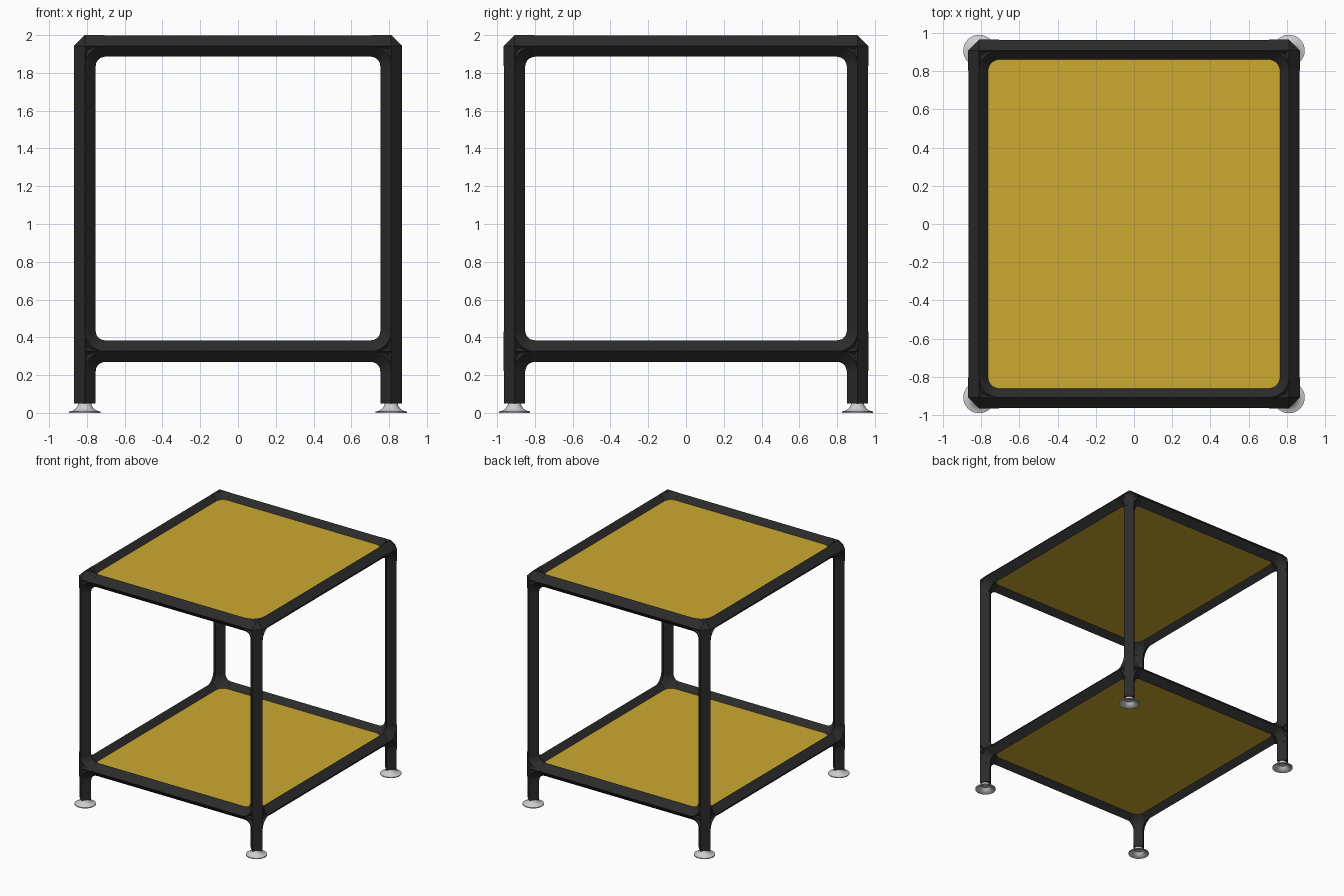
import bpy, bmesh, math
from mathutils import Vector

if "Cube" in bpy.data.objects:
    bpy.data.objects.remove(bpy.data.objects["Cube"])

LEG_X, LEG_Y = 0.811, 0.908
TOP_Z, SHELF_Z = 1.942, 0.327
TUBE, SLEEVE, REACH = 0.0565, 0.058, 0.105
X, Y, Z = Vector((1, 0, 0)), Vector((0, 1, 0)), Vector((0, 0, 1))


def make_material(name, color, roughness=0.6):
    mat = bpy.data.materials.new(name)
    mat.use_nodes = True
    mat.diffuse_color = (*color, 1)
    bsdf = mat.node_tree.nodes["Principled BSDF"]
    bsdf.inputs["Base Color"].default_value = (*color, 1)
    bsdf.inputs["Roughness"].default_value = roughness
    return mat


black = make_material("black_frame", (0.024, 0.024, 0.024))
gold = make_material("mustard_panel", (0.60, 0.40, 0.03))
steel = make_material("light_grey_foot", (0.62, 0.62, 0.62))


def finish(name, bm, mat):
    bmesh.ops.recalc_face_normals(bm, faces=bm.faces)
    mesh = bpy.data.meshes.new(name)
    bm.to_mesh(mesh)
    bm.free()
    mesh.materials.append(mat)
    mesh.shade_smooth()
    mesh.set_sharp_from_angle(angle=math.radians(30))
    obj = bpy.data.objects.new(name, mesh)
    bpy.context.collection.objects.link(obj)
    return obj


def sweep(bm, points, tangents, normal, r):
    """Carry a diamond section along a path lying in the plane of normal."""
    rings = []
    for p, t in zip(points, tangents):
        side = t.cross(normal).normalized()
        rings.append([bm.verts.new(p + d * r) for d in (side, normal, -side, -normal)])
    for a, b in zip(rings, rings[1:]):
        for i in range(4):
            j = (i + 1) % 4
            bm.faces.new((a[i], a[j], b[j], b[i]))
    bm.faces.new(rings[0])
    bm.faces.new(rings[-1])


def bar(bm, a, b, r):
    t = (b - a).normalized()
    sweep(bm, [a, b], [t, t], X if abs(t.z) > 0.5 else Z, r)


def elbow(bm, c, u, v):
    """Quarter bend that fillets the inside corner between two arms."""
    angles = [math.pi / 2 * i / 8 for i in range(9)]
    pts = [c + REACH * (u * (1 - math.sin(a)) + v * (1 - math.cos(a))) for a in angles]
    tans = [-u * math.cos(a) + v * math.sin(a) for a in angles]
    sweep(bm, pts, tans, u.cross(v), SLEEVE)


def fitting(name, c, arms, core):
    bm = bmesh.new()
    for arm in arms:
        bar(bm, c, c + arm * REACH, SLEEVE)
    for i, u in enumerate(arms):
        for v in arms[i + 1:]:
            if u.dot(v) == 0:
                elbow(bm, c, u, v)
    # Faceted core closes the outer corner
    verts = [bm.verts.new(c + d * s * core) for d in (X, Y, Z) for s in (1, -1)]
    bmesh.ops.convex_hull(bm, input=verts)
    return finish(name, bm, black)


def tube(name, a, b):
    bm = bmesh.new()
    bar(bm, a, b, TUBE)
    return finish(name, bm, black)


def foot(name, x, y):
    # Flared cup, hollow underneath
    profile = [(0, 0.055), (0.034, 0.055), (0.036, 0.04), (0.048, 0.022),
               (0.066, 0.011), (0.083, 0.007), (0.083, 0), (0.062, 0.005),
               (0.044, 0.016), (0.032, 0.034), (0, 0.034)]
    bm = bmesh.new()
    verts = [bm.verts.new((r, 0, z)) for r, z in profile]
    edges = [bm.edges.new(pair) for pair in zip(verts, verts[1:])]
    bmesh.ops.spin(bm, geom=verts + edges, cent=(0, 0, 0), axis=Z,
                   angle=math.tau, steps=32)
    bmesh.ops.remove_doubles(bm, verts=bm.verts, dist=0.0001)
    finish(name, bm, steel).location = (x, y, 0)


def panel(name, z):
    bm = bmesh.new()
    bmesh.ops.create_cube(bm, size=2)
    bmesh.ops.scale(bm, vec=(LEG_X - 0.02, LEG_Y - 0.02, 0.011), verts=bm.verts)
    finish(name, bm, gold).location.z = z


# Legs, corner fittings and feet
for sx, side in ((1, "left"), (-1, "right")):
    for sy, end in ((-1, "front"), (1, "back")):
        tag = f"{end}_{side}"
        x, y = sx * LEG_X, sy * LEG_Y
        tube(f"{tag}_leg", Vector((x, y, 0.05)), Vector((x, y, TOP_Z)))
        inward = [-sx * X, -sy * Y]
        fitting(f"{tag}_top_corner", Vector((x, y, TOP_Z)), inward + [-Z], SLEEVE)
        low = Vector((x, y, SHELF_Z))
        joint = fitting(f"{tag}_shelf_joint", low, inward + [Z, -Z], SLEEVE)
        tube(f"{tag}_joint_collar", low - Z * 0.055, low + Z * 0.055).scale = (1, 1, 1)
        foot(f"{tag}_foot", x, y)

# Rails and panels for both levels
for level, z in (("top", TOP_Z), ("shelf", SHELF_Z)):
    for s, end, side in ((-1, "front", "right"), (1, "back", "left")):
        tube(f"{level}_{end}_rail", Vector((-LEG_X, s * LEG_Y, z)), Vector((LEG_X, s * LEG_Y, z)))
        tube(f"{level}_{side}_rail", Vector((s * LEG_X, -LEG_Y, z)), Vector((s * LEG_X, LEG_Y, z)))
    panel(f"{level}_panel", z)
